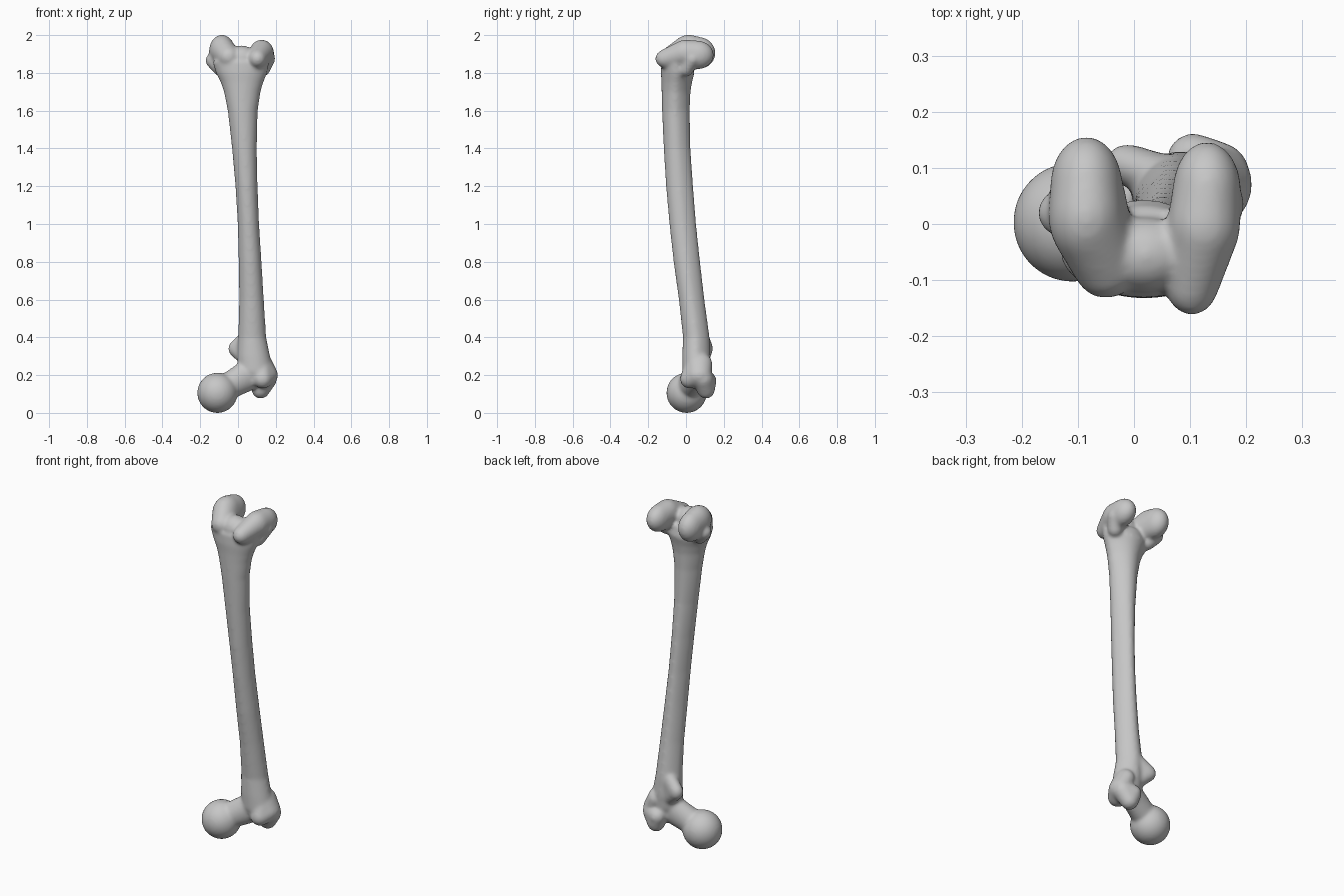
import bpy, bmesh, math

cube = bpy.data.objects.get("Cube")
if cube:
    bpy.data.objects.remove(cube, do_unlink=True)

GREY = (0.57, 0.57, 0.57, 1)
bone = bpy.data.materials.new("bone_grey")
bone.use_nodes = True
bone.diffuse_color = GREY
bone.node_tree.nodes["Principled BSDF"].inputs["Base Color"].default_value = GREY
parts = []


def finish(name, bm):
    bmesh.ops.recalc_face_normals(bm, faces=bm.faces)
    mesh = bpy.data.meshes.new(name)
    bm.to_mesh(mesh)
    bm.free()
    mesh.materials.append(bone)
    obj = bpy.data.objects.new(name, mesh)
    bpy.context.collection.objects.link(obj)
    parts.append(obj)


def hull(name, *blobs, points=400):
    """Convex skin around ellipsoids given as (centre, radii)."""
    bm = bmesh.new()
    golden = math.pi * (3 - math.sqrt(5))
    for centre, radii in blobs:
        if not isinstance(radii, tuple):
            radii = (radii,) * 3
        for i in range(points):
            h = 1 - 2 * (i + 0.5) / points
            r = math.sqrt(1 - h * h)
            p = (r * math.cos(i * golden), r * math.sin(i * golden), h)
            bm.verts.new([c + s * q for c, s, q in zip(centre, radii, p)])
    bmesh.ops.convex_hull(bm, input=bm.verts[:])
    loose = [v for v in bm.verts if not v.link_faces]
    bmesh.ops.delete(bm, geom=loose, context="VERTS")
    finish(name, bm)


def shaft(name, rings, sides=32):
    """Loft through rings (z, left x, right x, front y, back y), narrower at the back."""
    bm = bmesh.new()
    loops = []
    for z, x0, x1, y0, y1 in rings:
        loop = []
        for i in range(sides):
            a = math.tau * i / sides
            s = math.sin(a)
            width = (x1 - x0) / 2 * (1 - 0.22 * max(s, 0))
            loop.append(bm.verts.new(((x0 + x1) / 2 + width * math.cos(a),
                                      (y0 + y1) / 2 + (y1 - y0) / 2 * s, z)))
        loops.append(loop)
    for low, high in zip(loops, loops[1:]):
        for i in range(sides):
            j = (i + 1) % sides
            bm.faces.new((low[i], low[j], high[j], high[i]))
    bm.faces.new(loops[0])
    bm.faces.new(loops[-1])
    finish(name, bm)


# Long bowed shaft, flaring at both ends
shaft("shaft", [
    (0.15, 0.04, 0.16, 0.0, 0.10),
    (0.22, 0.0, 0.185, -0.02, 0.125),
    (0.30, -0.005, 0.17, -0.02, 0.13),
    (0.40, 0.0, 0.15, -0.016, 0.125),
    (0.60, 0.006, 0.137, -0.038, 0.098),
    (0.80, 0.003, 0.125, -0.066, 0.075),
    (1.00, -0.002, 0.112, -0.088, 0.054),
    (1.20, -0.014, 0.104, -0.106, 0.038),
    (1.40, -0.032, 0.10, -0.118, 0.024),
    (1.60, -0.055, 0.105, -0.127, 0.02),
    (1.70, -0.075, 0.12, -0.129, 0.024),
    (1.75, -0.092, 0.135, -0.13, 0.032),
    (1.80, -0.118, 0.155, -0.133, 0.045),
    (1.86, -0.135, 0.165, -0.13, 0.03),
])

# Ball head and neck
hull("ball_head", ((-0.109, 0.003, 0.106), 0.107))
hull("neck", ((-0.08, 0.01, 0.125), 0.068), ((0.06, 0.05, 0.205), (0.06, 0.055, 0.088)))

# Large outer knob and small inner knob
hull("large_knob", ((0.13, 0.07, 0.26), (0.05, 0.07, 0.06)),
     ((0.16, 0.07, 0.2), (0.051, 0.065, 0.055)), ((0.13, 0.02, 0.18), 0.052))
hull("large_knob_tip", ((0.15, 0.09, 0.18), 0.056),
     ((0.105, 0.115, 0.17), 0.047), ((0.12, 0.105, 0.123), 0.048))
hull("small_knob", ((-0.012, 0.107, 0.34), (0.04, 0.036, 0.045)),
     ((0.05, 0.08, 0.38), (0.03, 0.045, 0.07)), ((0.05, 0.08, 0.28), 0.04))

# Two rounded knuckles with a groove between them
hull("right_knuckle", ((-0.085, 0.07, 1.905), (0.064, 0.086, 0.084)),
     ((-0.085, 0.015, 1.918), (0.068, 0.09, 0.084)),
     ((-0.05, -0.07, 1.885), (0.06, 0.063, 0.06)))
hull("left_knuckle", ((0.13, 0.06, 1.895), (0.061, 0.087, 0.076)),
     ((0.125, 0.0, 1.905), (0.065, 0.08, 0.071)),
     ((0.103, -0.1, 1.875), (0.05, 0.063, 0.052)))
hull("groove_bridge", ((0.02, -0.055, 1.875), (0.08, 0.068, 0.07)))
hull("right_side_bump", ((-0.13, 0.02, 1.865), 0.042), ((-0.09, 0.0, 1.82), 0.04))
hull("left_side_bump", ((0.16, 0.035, 1.875), 0.038), ((0.13, 0.0, 1.82), 0.04))

# Fuse the parts into one softly blended skin
bpy.ops.object.select_all(action="DESELECT")
for obj in parts:
    obj.select_set(True)
bpy.context.view_layer.objects.active = parts[0]
bpy.ops.object.join()
femur = bpy.context.view_layer.objects.active
femur.name = "thigh_bone"
remesh = femur.modifiers.new("fuse", "REMESH")
remesh.mode = "VOXEL"
remesh.voxel_size = 0.008
soften = femur.modifiers.new("soften", "SMOOTH")
soften.factor = 0.5
soften.iterations = 14
for name in ("fuse", "soften"):
    bpy.ops.object.modifier_apply(modifier=name)
bpy.ops.object.shade_smooth()
